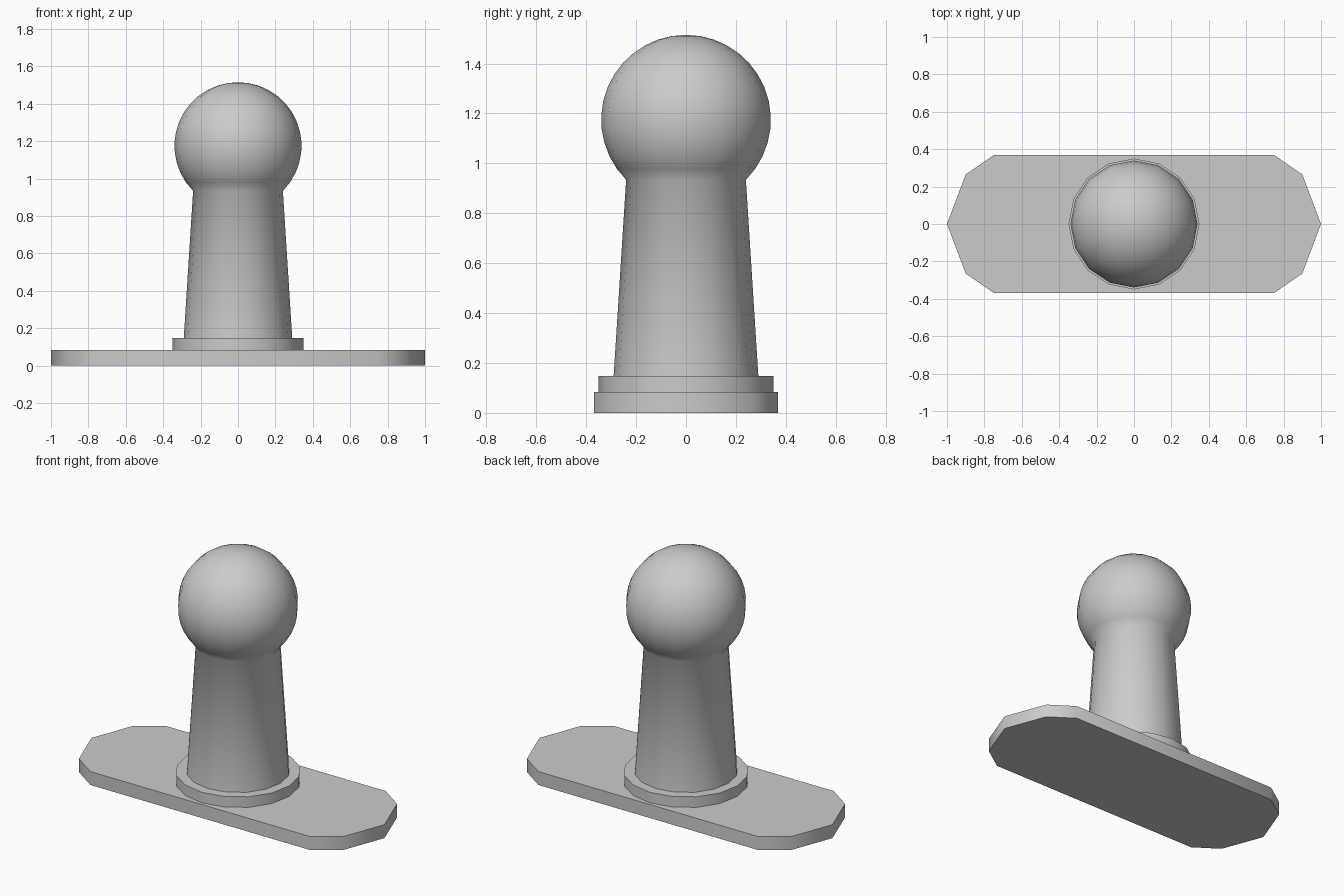
import bpy, bmesh
from math import sin, cos, pi, radians, asin

if "Cube" in bpy.data.objects:
    bpy.data.objects.remove(bpy.data.objects["Cube"])

SIDES = 16


def finish(name, bm, angle):
    bmesh.ops.recalc_face_normals(bm, faces=bm.faces)
    mesh = bpy.data.meshes.new(name)
    bm.to_mesh(mesh)
    bm.free()
    obj = bpy.data.objects.new(name, mesh)
    bpy.context.collection.objects.link(obj)
    bpy.ops.object.select_all(action='DESELECT')
    obj.select_set(True)
    bpy.context.view_layer.objects.active = obj
    bpy.ops.object.shade_smooth_by_angle(angle=radians(angle))
    return obj


def lathe(name, profile):
    """Revolve (radius, z) points around z; bottom is capped, top may be a pole."""
    bm = bmesh.new()
    rings = [[bm.verts.new((r * cos(2 * pi * i / SIDES), r * sin(2 * pi * i / SIDES), z))
              for i in range(SIDES)] for r, z in profile]
    for low, high in zip(rings, rings[1:]):
        for i in range(SIDES):
            j = (i + 1) % SIDES
            bm.faces.new((low[i], low[j], high[j], high[i]))
    bm.faces.new(rings[0][::-1])
    bm.faces.new(rings[-1])
    bmesh.ops.remove_doubles(bm, verts=bm.verts, dist=1e-4)
    return finish(name, bm, 58)


# Base plate: long slab with faceted round ends
quarter = [(1.0, 0.0), (0.9, 0.265), (0.75, 0.368)]
upper = quarter + [(-x, y) for x, y in reversed(quarter)]
outline = upper + [(x, -y) for x, y in reversed(upper[1:-1])]
bm = bmesh.new()
face = bm.faces.new([bm.verts.new((x, y, 0)) for x, y in outline])
ext = bmesh.ops.extrude_face_region(bm, geom=[face], use_keep_orig=True)
top = [v for v in ext['geom'] if isinstance(v, bmesh.types.BMVert)]
bmesh.ops.translate(bm, verts=top, vec=(0, 0, 0.083))
finish("base_plate", bm, 45)

# Collar disc
lathe("collar", [(0.35, 0.083), (0.35, 0.148)])

# Tapered stem flowing into the ball head
R, CZ, NECK, STEPS = 0.34, 1.175, 0.24, 14
start = -pi / 2 + asin(NECK / R)
head = []
for k in range(STEPS + 1):
    a = start + (pi / 2 - start) * k / STEPS
    head.append((R * cos(a), CZ + R * sin(a)))
lathe("stem_and_ball", [(0.29, 0.148)] + head)
